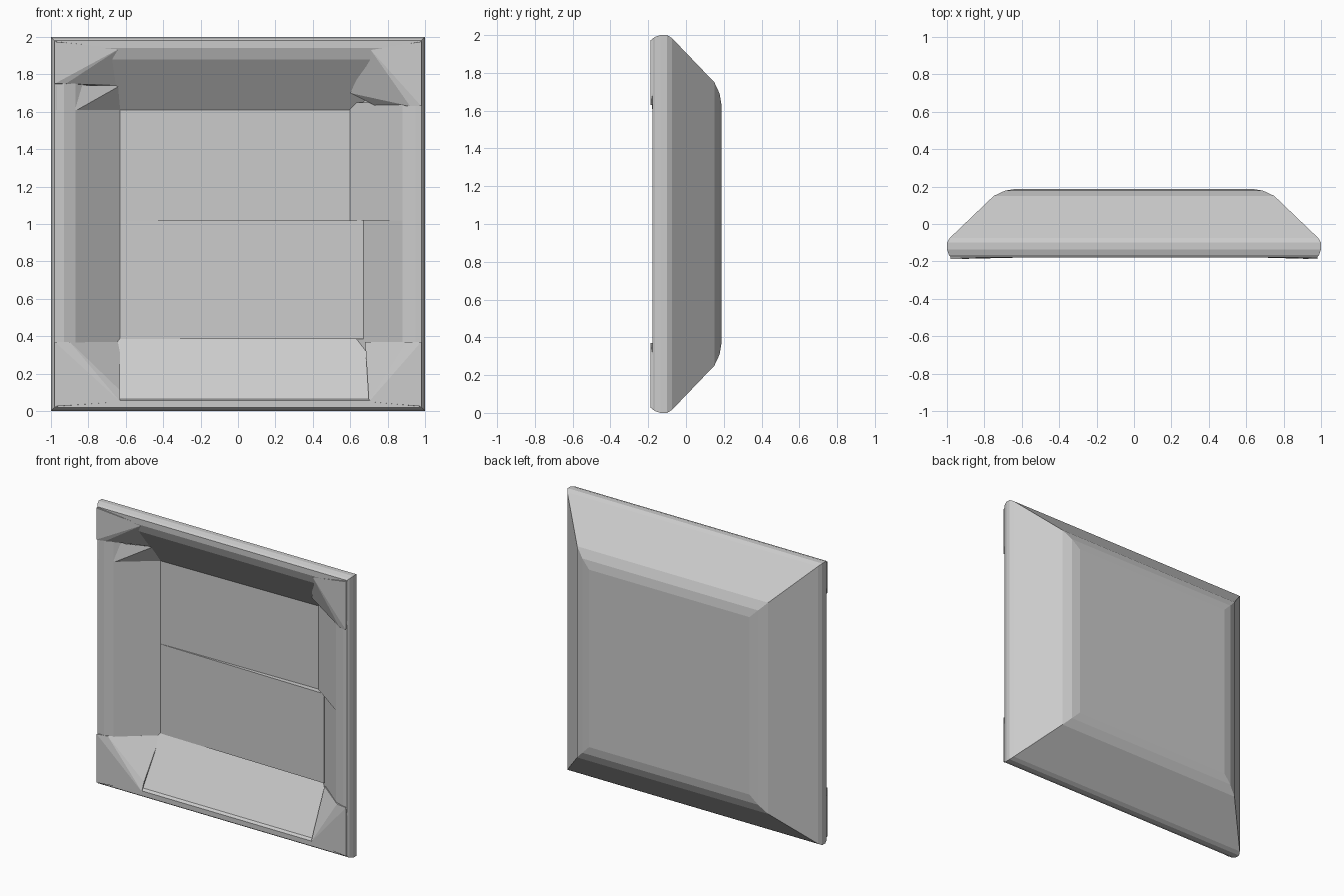
import bpy, bmesh


def finish(name, bm):
    bmesh.ops.recalc_face_normals(bm, faces=bm.faces[:])
    mesh = bpy.data.meshes.new(name)
    bm.to_mesh(mesh)
    bm.free()
    obj = bpy.data.objects.new(name, mesh)
    bpy.context.collection.objects.link(obj)
    return obj


def hull(name, pts):
    """Convex faceted piece around a few points."""
    bm = bmesh.new()
    for p in pts:
        bm.verts.new(p)
    bmesh.ops.convex_hull(bm, input=bm.verts[:])
    junk = [v for v in bm.verts if not v.link_faces]
    bmesh.ops.delete(bm, geom=junk, context='VERTS')
    bmesh.ops.dissolve_limit(bm, angle_limit=0.01, verts=bm.verts[:], edges=bm.edges[:])
    return finish(name, bm)


def prism(name, xy, z0, z1):
    return hull(name, [(x, y, z) for x, y in xy for z in (z0, z1)])


def square(h, y):
    return (-h, h, 1 - h, 1 + h, y, y)


# Tray shell: rectangular rings (x0, x1, z0, z1, y left, y right), back to rim to floor
rings = [square(*r) for r in [
    (0.63, 0.188), (0.69, 0.178), (0.75, 0.15), (0.985, -0.075),
    (1.0, -0.10), (1.0, -0.135), (0.99, -0.165), (0.98, -0.178)]]
rings += [
    (-0.93, 0.95, 0.055, 1.94, -0.178, -0.178),
    (-0.87, 0.88, 0.065, 1.88, -0.155, -0.155),
    (-0.63, 0.63, 0.39, 1.61, 0.03, 0.05)]
bm = bmesh.new()
loops = []
for x0, x1, z0, z1, yl, yr in rings:
    loops.append([bm.verts.new(p) for p in
                  ((x0, yl, z0), (x1, yr, z0), (x1, yr, z1), (x0, yl, z1))])
for a, b in zip(loops, loops[1:]):
    for i in range(4):
        j = (i + 1) % 4
        bm.faces.new((a[i], a[j], b[j], b[i]))
bm.faces.new(loops[0])
bm.faces.new(loops[-1])
finish("tray_shell", bm)

# Raised lower floor panel and thicker upper right wall
prism("lower_floor_panel", [(-0.63, 0.028), (0.67, 0.01), (0.66, 0.08), (-0.63, 0.08)], 0.385, 1.02)
prism("upper_right_wall", [(0.60, 0.045), (0.66, 0.08), (0.90, -0.13), (0.88, -0.156)], 1.02, 1.65)

# Corner webs, filling each inside corner of the rim
hull("bottom_left_corner", [
    (-0.98, -0.188, 0.025), (-0.99, -0.12, 0.02), (-0.98, -0.188, 0.37), (-0.90, -0.175, 0.37),
    (-0.63, -0.18, 0.05), (-0.63, -0.155, 0.11), (-0.63, 0.028, 0.37), (-0.70, 0.08, 0.35)])
hull("bottom_right_corner", [
    (0.98, -0.188, 0.025), (0.99, -0.12, 0.02), (0.98, -0.188, 0.37), (0.90, -0.175, 0.37),
    (0.70, -0.18, 0.05), (0.70, -0.16, 0.09), (0.68, 0.0, 0.37), (0.73, 0.08, 0.35)])
hull("top_right_corner", [
    (0.98, -0.188, 1.975), (0.99, -0.12, 1.98), (0.98, -0.188, 1.63), (0.92, -0.175, 1.63),
    (0.71, -0.175, 1.93), (0.72, -0.165, 1.90), (0.60, -0.03, 1.70), (0.74, -0.05, 1.63),
    (0.70, 0.08, 1.65)])
hull("top_left_corner", [
    (-0.98, -0.188, 1.975), (-0.99, -0.12, 1.98), (-0.98, -0.188, 1.75), (-0.92, -0.175, 1.75),
    (-0.63, -0.175, 1.94), (-0.63, -0.05, 1.74), (-0.70, 0.06, 1.72)])
hull("top_left_gusset", [
    (-0.975, -0.18, 1.74), (-0.975, -0.18, 1.61), (-0.86, -0.152, 1.61),
    (-0.63, -0.05, 1.74), (-0.63, 0.03, 1.61), (-0.70, 0.08, 1.67)])
